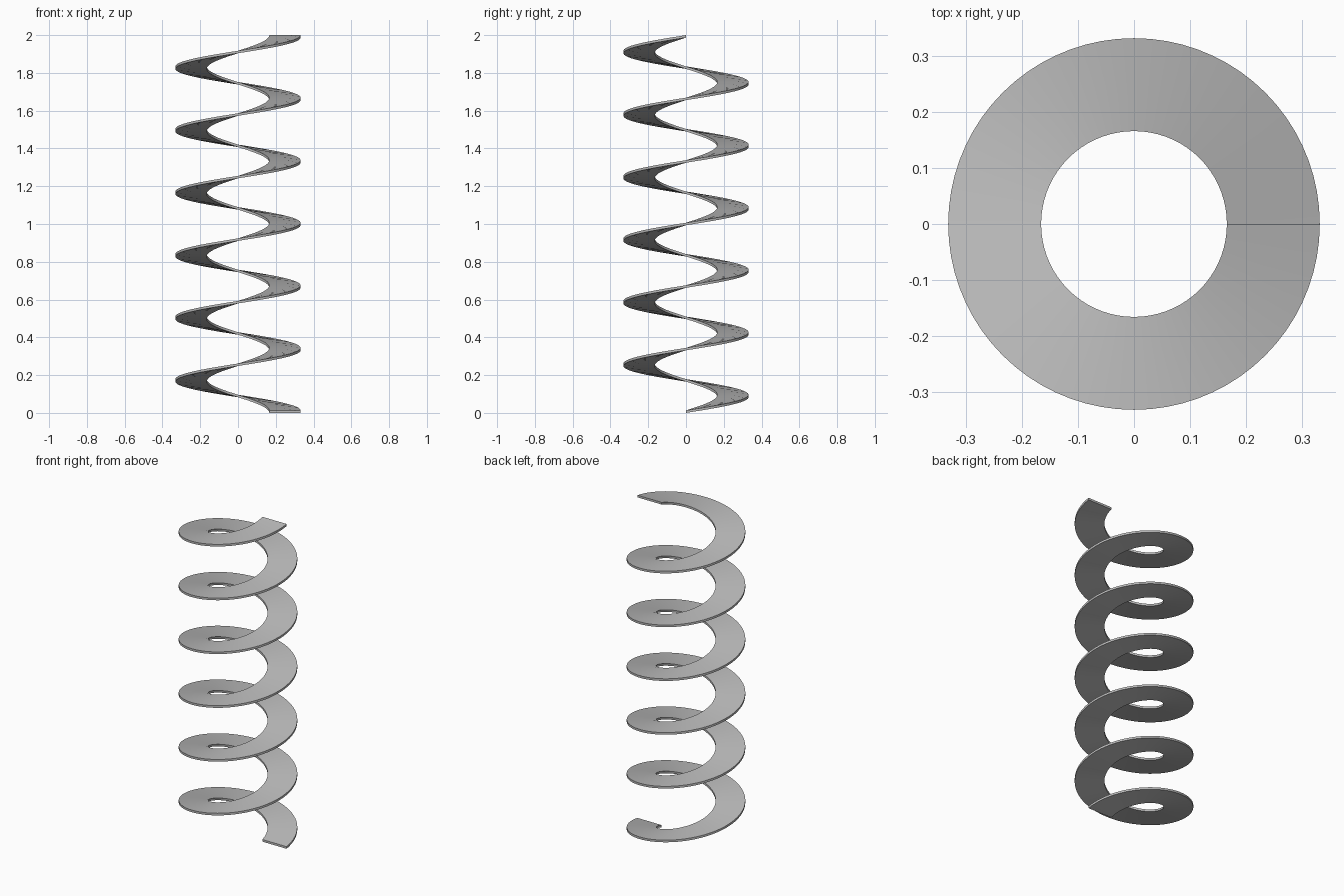
import bpy, bmesh, math

if "Cube" in bpy.data.objects:
    bpy.data.objects.remove(bpy.data.objects["Cube"])

TURNS, STEPS = 6, 72            # coils and segments per coil
PITCH = 2 / (TURNS + 0.04)      # rise per coil
INNER, OUTER, THICK = PITCH * 0.5, PITCH, PITCH * 0.04

grey = bpy.data.materials.new("light_grey")
grey.diffuse_color = (0.5, 0.5, 0.5, 1)
grey.use_nodes = True
grey.node_tree.nodes["Principled BSDF"].inputs["Base Color"].default_value = grey.diffuse_color

# Flat ribbon: a thin rectangular section swept up a helix
section = [(INNER, 0), (OUTER, 0), (OUTER, THICK), (INNER, THICK)]
bm = bmesh.new()
rings = []
for i in range(TURNS * STEPS + 1):
    a = 2 * math.pi * i / STEPS
    rise = PITCH * i / STEPS
    rings.append([bm.verts.new((r * math.cos(a), r * math.sin(a), z + rise))
                  for r, z in section])
for low, high in zip(rings, rings[1:]):
    for k in range(4):
        n = (k + 1) % 4
        bm.faces.new((low[k], low[n], high[n], high[k]))

# Flat end caps
bm.faces.new(rings[0])
bm.faces.new(rings[-1])
bmesh.ops.recalc_face_normals(bm, faces=bm.faces)

mesh = bpy.data.meshes.new("spiral_ribbon")
bm.to_mesh(mesh)
bm.free()
mesh.materials.append(grey)
ribbon = bpy.data.objects.new("spiral_ribbon", mesh)
bpy.context.collection.objects.link(ribbon)

# Smooth coil surfaces, crisp ribbon edges
bpy.context.view_layer.objects.active = ribbon
ribbon.select_set(True)
bpy.ops.object.shade_smooth_by_angle(angle=math.radians(30))
